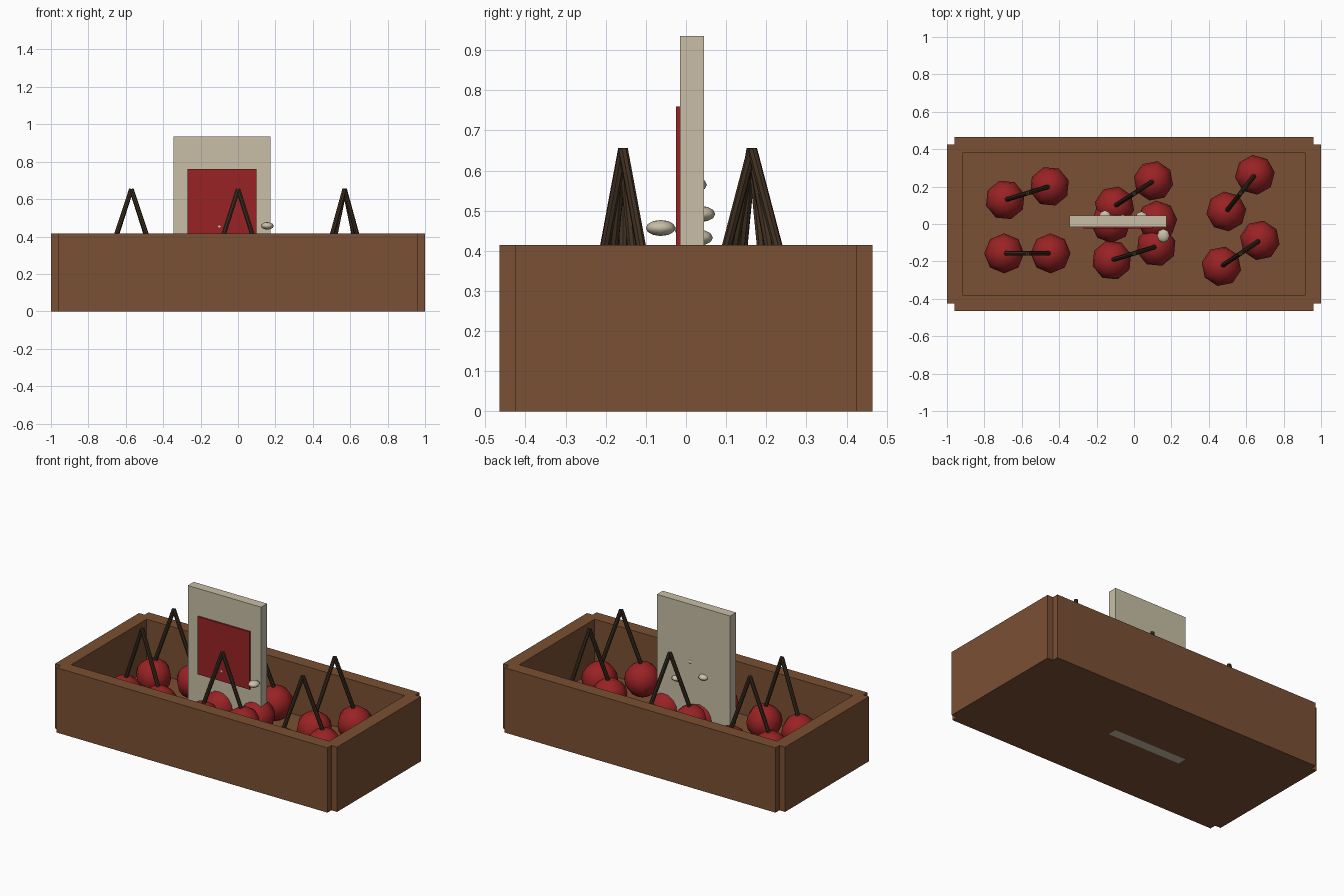
import bpy, math
from mathutils import Vector

if "Cube" in bpy.data.objects:
    bpy.data.objects.remove(bpy.data.objects["Cube"])


def material(name, rgb):
    m = bpy.data.materials.new(name)
    m.diffuse_color = (*rgb, 1)
    m.use_nodes = True
    m.node_tree.nodes["Principled BSDF"].inputs["Base Color"].default_value = m.diffuse_color
    return m


WOOD = material("brown wood", (0.195, 0.08, 0.033))
RED = material("cherry red", (0.32, 0.016, 0.018))
CREAM = material("cream", (0.58, 0.52, 0.385))
STEM = material("dark stem", (0.052, 0.031, 0.016))


def finish(name, mat, smooth=False):
    ob = bpy.context.object
    ob.name = name
    ob.data.materials.append(mat)
    if smooth:
        bpy.ops.object.shade_smooth()
    return ob


def box(name, lo, hi, mat):
    lo, hi = Vector(lo), Vector(hi)
    bpy.ops.mesh.primitive_cube_add(size=1, location=(lo + hi) / 2)
    ob = finish(name, mat)
    ob.scale = hi - lo
    return ob


def rod(name, a, b, radius, mat):
    a, b = Vector(a), Vector(b)
    d = b - a
    bpy.ops.mesh.primitive_cylinder_add(vertices=8, radius=radius, depth=d.length,
                                        location=(a + b) / 2,
                                        rotation=d.to_track_quat('Z', 'Y').to_euler())
    return finish(name, mat)


# Crate: floor, two long boards, two end boards
H = 0.415
box("crate_floor", (-0.95, -0.42, 0), (0.95, 0.42, 0.085), WOOD)
for s, side in ((-1, "front"), (1, "back")):
    ys = sorted((s * 0.382, s * 0.465))
    box(side + "_board", (-0.96, ys[0], 0), (0.96, ys[1], H), WOOD)
for s, side in ((-1, "left"), (1, "right")):
    xs = sorted((s * 0.915, s))
    box(side + "_board", (xs[0], -0.425, 0), (xs[1], 0.425, H), WOOD)

# Sign with a red panel
box("sign", (-0.345, -0.015, 0), (0.175, 0.045, 0.935), CREAM)
box("sign_panel", (-0.27, -0.025, 0.39), (0.10, -0.0149, 0.76), RED)

# Cherry pairs: middle point and turn angle
PAIRS = [(-0.57, 0.165, 17), (-0.57, -0.157, 0), (0, 0.163, 33), (0, -0.157, 17),
         (0.57, 0.165, 52), (0.57, -0.157, 34), (0, 0.012, 3)]
for x, y, deg in PAIRS:
    a = math.radians(deg)
    for s in (-1, 1):
        cx, cy = x + s * 0.124 * math.cos(a), y + s * 0.124 * math.sin(a)
        bpy.ops.mesh.primitive_uv_sphere_add(segments=8, ring_count=8, radius=0.107,
                                             location=(cx, cy, 0.21), rotation=(0, 0, a))
        finish("cherry", RED, True)
        rod("cherry_stem", (cx, cy, 0.28), (x, y, 0.653), 0.0125, STEM)

# Small flattened beads around the sign
for x, y, z in [(0.157, -0.063, 0.457), (-0.155, 0.036, 0.492), (0.04, 0.03, 0.433),
                (-0.06, 0.015, 0.565), (-0.10, 0.008, 0.453)]:
    bpy.ops.mesh.primitive_uv_sphere_add(segments=8, ring_count=6, radius=1, location=(x, y, z))
    finish("bead", CREAM, True).scale = (0.034, 0.037, 0.02)
